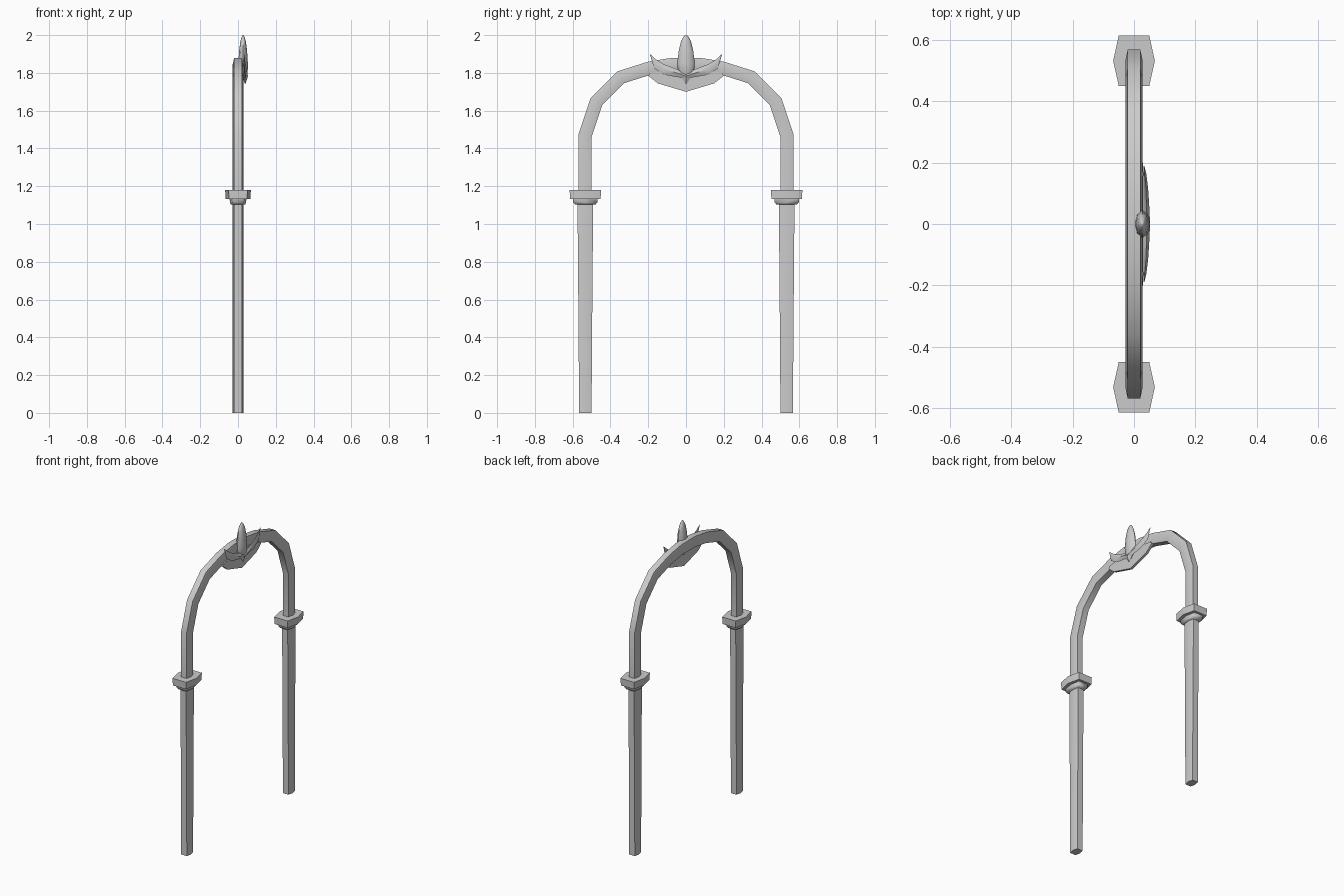
import bpy, bmesh, math
from mathutils import Vector

if "Cube" in bpy.data.objects:
    bpy.data.objects.remove(bpy.data.objects["Cube"])


def loft(name, rings, mirror=False, smooth=70):
    """Skin a list of equal-length rings, cap both ends, optionally mirror in y."""
    bm = bmesh.new()
    loops = [[bm.verts.new(p) for p in ring] for ring in rings]
    n = len(loops[0])
    for a, b in zip(loops, loops[1:]):
        for i in range(n):
            j = (i + 1) % n
            bm.faces.new((a[i], a[j], b[j], b[i]))
    bm.faces.new(loops[0][::-1])
    bm.faces.new(loops[-1])
    bmesh.ops.recalc_face_normals(bm, faces=bm.faces)
    mesh = bpy.data.meshes.new(name)
    bm.to_mesh(mesh)
    bm.free()
    ob = bpy.data.objects.new(name, mesh)
    bpy.context.collection.objects.link(ob)
    if mirror:
        mod = ob.modifiers.new("mirror", 'MIRROR')
        mod.use_axis = (False, True, False)
    if smooth:
        bpy.ops.object.select_all(action='DESELECT')
        bpy.context.view_layer.objects.active = ob
        ob.select_set(True)
        bpy.ops.object.shade_smooth_by_angle(angle=math.radians(smooth))
    return ob


# Flattened hexagon section shared by posts, collars and arch (x, across)
HEX = [(1, 0), (.73, 1), (-.73, 1), (-1, 0), (-.73, -1), (.73, -1)]
POST_Y = 0.533


def hex_stack(name, levels):
    """Upright hexagonal stack from (z, half x, half y) levels."""
    rings = [[(u * hx, POST_Y + v * hy, z) for u, v in HEX] for z, hx, hy in levels]
    return loft(name, rings, mirror=True)


# Posts, flaring slightly upward
hex_stack("post", [(0, .028, .033), (.45, .028, .036), (1.06, .028, .041), (1.11, .028, .041)])

# Collars: stepped lower ring and wide upper ring
hex_stack("collar_lower", [(1.103, .038, .054), (1.115, .043, .064), (1.14, .045, .066)])
hex_stack("collar_upper", [(1.133, .066, .081), (1.18, .068, .083)])

# Arch tube with mitred joints
half = [(.534, 1.15), (.534, 1.47), (.475, 1.647), (.345, 1.777), (.19, 1.826), (.07, 1.845)]
path = [Vector((0, y, z)) for y, z in half]
path += [Vector((0, -p.y, p.z)) for p in reversed(path)]
rings = []
for i, p in enumerate(path):
    d_in = (p - path[max(i - 1, 0)]).normalized() if i else (path[1] - p).normalized()
    d_out = (path[i + 1] - p).normalized() if i < len(path) - 1 else d_in
    t = (d_in + d_out).normalized()
    side = Vector((0, -t.z, t.y)) * .035 / t.dot(d_in)
    rings.append([p + Vector((u * .028, 0, 0)) + side * v for u, v in HEX])
loft("arch", rings)

# Bud at the crown
bud = [(1.765, .015), (1.80, .044), (1.85, .046), (1.92, .038), (1.965, .027), (1.99, .014), (2.0, .003)]
loft("bud", [[(.027 + .55 * r * math.cos(k * math.pi / 4), r * math.sin(k * math.pi / 4), z)
              for k in range(8)] for z, r in bud])

# Pair of ridged leaves: (upper y, z), (lower y, z), front x, thickness
leaf = [((0, 1.80), (0, 1.765), .052, .022), ((.05, 1.82), (.03, 1.775), .051, .02),
        ((.12, 1.847), (.115, 1.79), .046, .015), ((.16, 1.872), (.17, 1.825), .040, .01),
        ((.188, 1.898), (.19, 1.895), .034, .003)]
rings = []
for (uy, uz), (ly, lz), x, th in leaf:
    my, mz = (uy + ly) / 2, (uz + lz) / 2
    rings.append([(x - th / 2, uy, uz), (x, my, mz), (x - th / 2, ly, lz), (x - th, my, mz)])
loft("leaf", rings, mirror=True, smooth=40)

# Small drop below the leaves
loft("drop", [[(.038 + u * r * .5, v * r, z) for u, v in ((1, 0), (0, 1), (-1, 0), (0, -1))]
              for z, r in ((1.785, .028), (1.77, .022), (1.742, .003))], smooth=40)

# Backing leaf hanging under the crown
outline = [(-.19, 1.80), (-.2, 1.785), (-.15, 1.745), (0, 1.70), (.15, 1.745), (.2, 1.785), (.19, 1.80), (0, 1.83)]
loft("backing_leaf", [[(x, y, z) for y, z in outline] for x in (.014, .030)], smooth=30)
